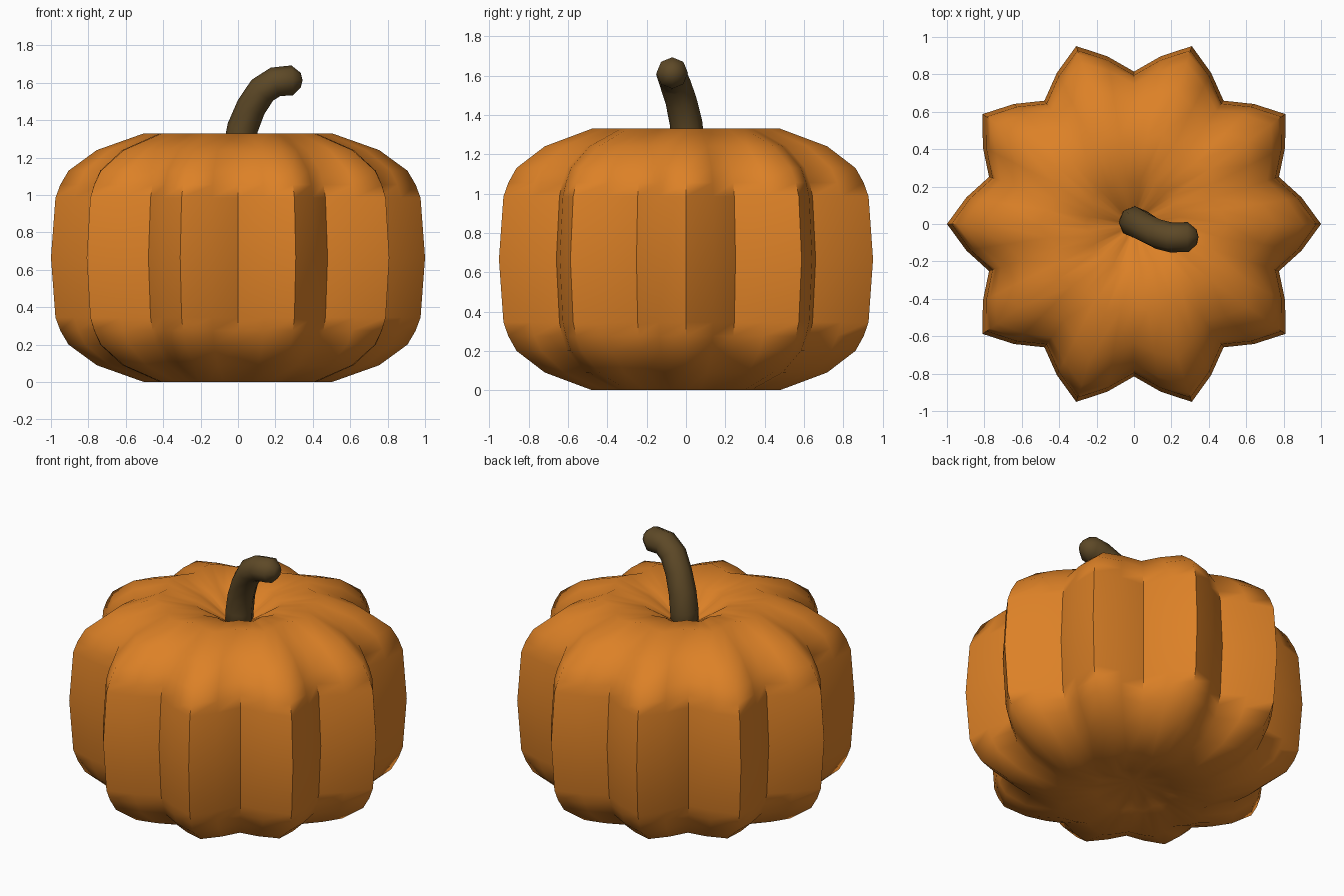
import bpy, bmesh, math
from mathutils import Vector

if "Cube" in bpy.data.objects:
    bpy.data.objects.remove(bpy.data.objects["Cube"])


def material(name, rgb):
    m = bpy.data.materials.new(name)
    m.diffuse_color = (*rgb, 1)
    m.use_nodes = True
    m.node_tree.nodes["Principled BSDF"].inputs["Base Color"].default_value = m.diffuse_color
    return m


def finish(bm, name, mat):
    bmesh.ops.recalc_face_normals(bm, faces=bm.faces)
    for f in bm.faces:
        f.smooth = True
    me = bpy.data.meshes.new(name)
    bm.to_mesh(me)
    bm.free()
    me.materials.append(mat)
    ob = bpy.data.objects.new(name, me)
    bpy.context.collection.objects.link(ob)
    return ob


def loft(bm, rings, start, end):
    """Skin rings of points and close both ends with a pole point."""
    rows = [[bm.verts.new(p) for p in ring] for ring in rings]
    n = len(rows[0])
    for a, b in zip(rows, rows[1:]):
        for j in range(n):
            k = (j + 1) % n
            bm.faces.new((a[j], a[k], b[k], b[j]))
    for row, pole in ((rows[0], start), (rows[-1], end)):
        c = bm.verts.new(pole)
        for j in range(n):
            bm.faces.new((c, row[j], row[(j + 1) % n]))
    return rows


orange = material("pumpkin orange", (0.72, 0.22, 0.02))
brown = material("stem brown", (0.11, 0.066, 0.02))

# Ribbed body: (ridge radius, height from middle, rib depth), mirrored up and down
MID, SEG = 0.665, 40
outer = [(0.976, 0.32, 0.102), (0.95, 0.39, 0.1), (0.906, 0.465, 0.096),
         (0.755, 0.575, 0.088), (0.502, 0.665, 0.075)]
bottom_dent = [(0.25, 0.63, 0.07)]
top_dent = [(0.09, 0.53, 0.07), (0.26, 0.625, 0.07)]
profile = ([(r, -h, a) for r, h, a in bottom_dent + outer[::-1]]
           + [(1.0, 0, 0.102)] + outer + top_dent[::-1])
rings = []
for r, h, a in profile:
    ring = []
    for j in range(SEG):
        t = 2 * math.pi * j / SEG
        rr = r * (1 + a * math.cos(10 * t)) / (1 + a)
        ring.append((rr * math.cos(t), rr * math.sin(t), MID + h))
    rings.append(ring)
bm = bmesh.new()
rows = loft(bm, rings, (0, 0, 0.1), (0, 0, 1.13))
# Crisp ridges and grooves around the middle only
for (_, h0, _), (_, h1, _), lo, hi in zip(profile, profile[1:], rows, rows[1:]):
    if abs(h0) < 0.4 and abs(h1) < 0.4:
        for j in range(0, SEG, 2):
            bm.edges.get((lo[j], hi[j])).smooth = False
finish(bm, "pumpkin_body", orange)

# Bent eight-sided stem: path points with radius
path = [(0.0, 0.01, 1.08, 0.085), (0.005, 0.01, 1.25, 0.085),
        (0.025, 0.0, 1.36, 0.083), (0.07, -0.025, 1.47, 0.08),
        (0.13, -0.055, 1.56, 0.08), (0.2, -0.072, 1.605, 0.08),
        (0.29, -0.07, 1.613, 0.08), (0.335, -0.068, 1.613, 0.04)]
pts = [Vector(p[:3]) for p in path]
rings = []
for i, p in enumerate(pts):
    tan = (pts[min(i + 1, len(pts) - 1)] - pts[max(i - 1, 0)]).normalized()
    u = Vector((0, 1, 0)).cross(tan).normalized()
    v = tan.cross(u)
    rings.append([p + path[i][3] * (u * math.cos(k * math.pi / 4) + v * math.sin(k * math.pi / 4))
                  for k in range(8)])
bm = bmesh.new()
loft(bm, rings, pts[0], pts[-1] + Vector((0.01, 0, 0)))
finish(bm, "stem", brown)
